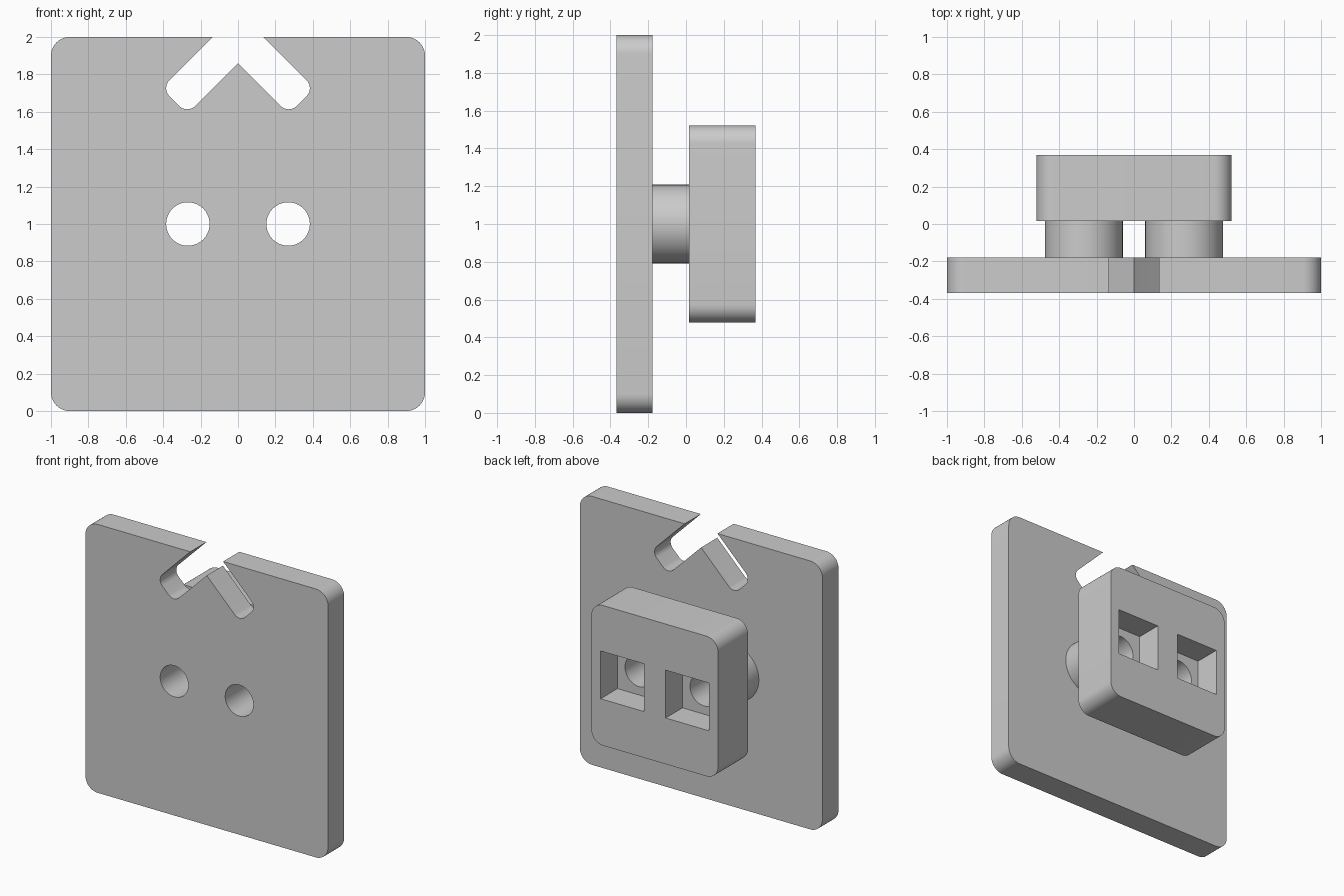
import bpy, bmesh, math
from mathutils import Vector

if "Cube" in bpy.data.objects:
    bpy.data.objects.remove(bpy.data.objects["Cube"])

grey = bpy.data.materials.new("grey")
grey.diffuse_color = (0.6, 0.6, 0.6, 1)
grey.use_nodes = True
grey.node_tree.nodes["Principled BSDF"].inputs["Base Color"].default_value = grey.diffuse_color


def prism(name, pts, y0, y1):
    """Extrude an outline in the x-z plane from y0 to y1."""
    bm = bmesh.new()
    face = bm.faces.new([bm.verts.new((x, y0, z)) for x, z in pts])
    ext = bmesh.ops.extrude_face_region(bm, geom=[face])
    verts = [g for g in ext["geom"] if isinstance(g, bmesh.types.BMVert)]
    bmesh.ops.translate(bm, vec=(0, y1 - y0, 0), verts=verts)
    bmesh.ops.recalc_face_normals(bm, faces=bm.faces)
    mesh = bpy.data.meshes.new(name)
    bm.to_mesh(mesh)
    bm.free()
    mesh.materials.append(grey)
    obj = bpy.data.objects.new(name, mesh)
    bpy.context.collection.objects.link(obj)
    return obj


def fillet(corners, steps=10):
    """Round the right-angled corners given as (x, z, radius)."""
    out = []
    n = len(corners)
    for i, (x, z, r) in enumerate(corners):
        p = Vector((x, z))
        if r == 0:
            out.append(p)
            continue
        a = (Vector(corners[i - 1][:2]) - p).normalized()
        b = (Vector(corners[(i + 1) % n][:2]) - p).normalized()
        c = p + (a + b) * r
        for k in range(steps + 1):
            t = math.pi / 2 * k / steps
            out.append(c - b * r * math.cos(t) - a * r * math.sin(t))
    return out


def square(cx, cz, h, r=0):
    return fillet([(cx - h, cz - h, r), (cx + h, cz - h, r),
                   (cx + h, cz + h, r), (cx - h, cz + h, r)])


def circle(cx, cz, r, n=64):
    return [(cx + r * math.cos(2 * math.pi * k / n),
             cz + r * math.sin(2 * math.pi * k / n)) for k in range(n)]


def cut(obj, cutter):
    mod = obj.modifiers.new("cut", "BOOLEAN")
    mod.operation = "DIFFERENCE"
    mod.solver = "EXACT"
    mod.object = cutter


FRONT, PLATE_BACK, BLOCK_FRONT, BACK = -0.368, -0.178, 0.015, 0.368
HOLE_X, MID = 0.268, 1.0

# main plate and rear block
plate = prism("plate", square(0, MID, 1.0, 0.1), FRONT, PLATE_BACK)
block = prism("rear_block", square(0, MID, 0.522, 0.095), BLOCK_FRONT, BACK)
parts, cutters = [plate, block], []

# chevron notch through the top edge, rounded at both lower ends
notch = prism("notch_cutter", fillet([
    (0, 2.135, 0), (-0.409, 1.726, 0.06), (-0.2715, 1.5885, 0.06),
    (0, 1.86, 0), (0.2715, 1.5885, 0.06), (0.409, 1.726, 0.06)]), -0.6, 0.0)
cut(plate, notch)
cutters.append(notch)

# round spacers, through holes and square nut pockets
for side, sx in (("left", -1), ("right", 1)):
    x = sx * HOLE_X
    boss = prism(side + "_spacer", circle(x, MID, 0.208), PLATE_BACK, BLOCK_FRONT)
    hole = prism(side + "_hole_cutter", circle(x, MID, 0.116), -0.6, 0.3)
    pocket = prism(side + "_pocket_cutter", square(x, MID, 0.178), 0.17, 0.6)
    for obj in (plate, boss, block):
        cut(obj, hole)
    cut(block, pocket)
    parts.append(boss)
    cutters += [hole, pocket]

# apply the cuts, then remove the cutters and smooth the rounded sides
for obj in parts:
    bpy.ops.object.select_all(action="DESELECT")
    bpy.context.view_layer.objects.active = obj
    obj.select_set(True)
    for mod in list(obj.modifiers):
        bpy.ops.object.modifier_apply(modifier=mod.name)
    bpy.ops.object.shade_smooth_by_angle(angle=math.radians(30))
for obj in cutters:
    bpy.data.objects.remove(obj)
